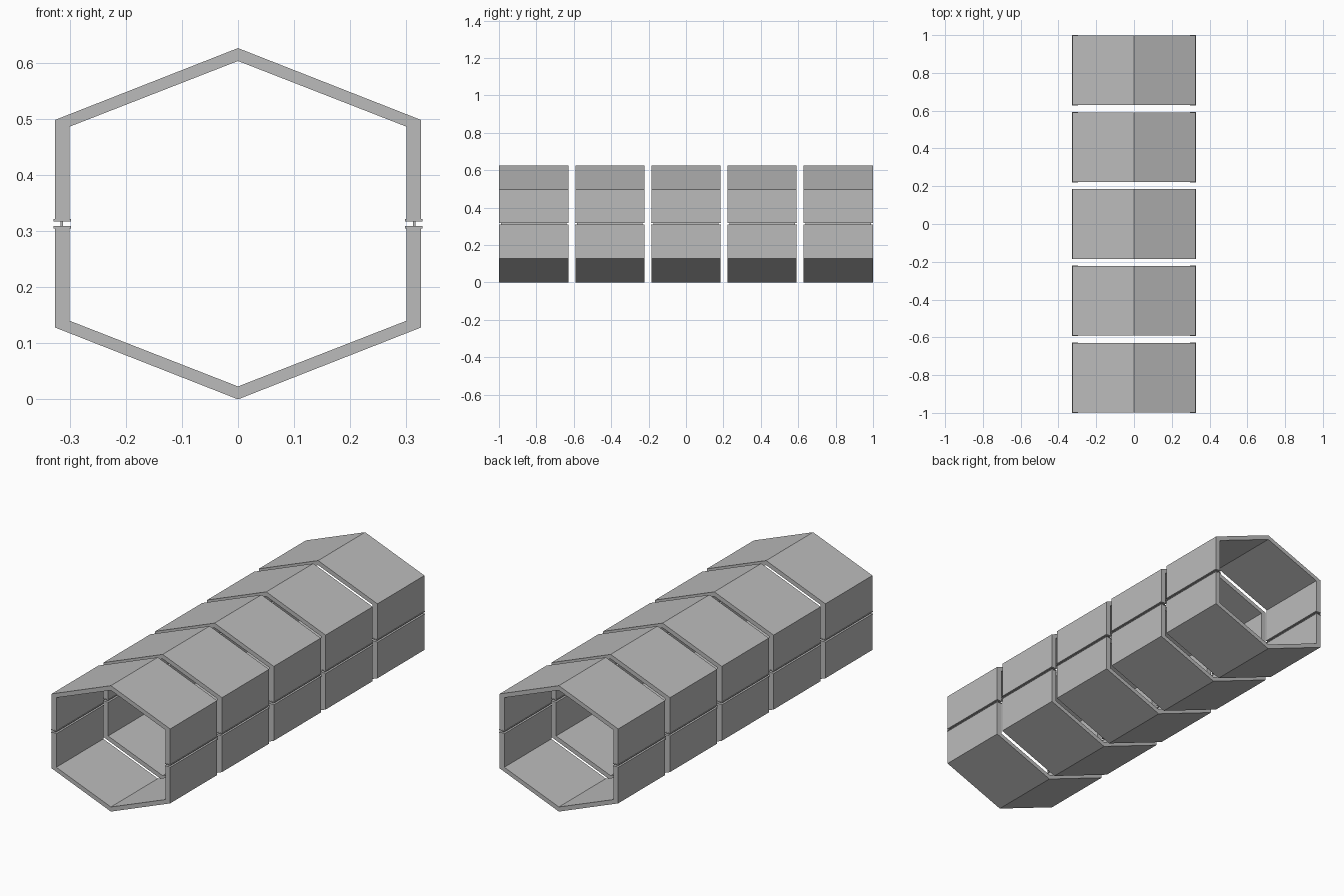
import bpy, bmesh

cube = bpy.data.objects.get("Cube")
if cube:
    bpy.data.objects.remove(cube, do_unlink=True)

MID = 0.313          # height of the seam between the two halves
PITCH = 0.407        # spacing of the ring segments
SHELL_LEN, PLATE_LEN, WEB_LEN = 0.369, 0.372, 0.35

grey = bpy.data.materials.new("concrete grey")
grey.use_nodes = True
colour = (0.5, 0.5, 0.5, 1)
grey.diffuse_color = colour
grey.node_tree.nodes["Principled BSDF"].inputs["Base Color"].default_value = colour


def extrude_profile(name, points, y, length):
    """Extrude a closed x-z outline along y, centred on the given y."""
    bm = bmesh.new()
    face = bm.faces.new([bm.verts.new((x, y - length / 2, z)) for x, z in points])
    new = bmesh.ops.extrude_face_region(bm, geom=[face])["geom"]
    bmesh.ops.translate(bm, vec=(0, length, 0),
                        verts=[v for v in new if isinstance(v, bmesh.types.BMVert)])
    bmesh.ops.recalc_face_normals(bm, faces=bm.faces)
    mesh = bpy.data.meshes.new(name)
    bm.to_mesh(mesh)
    bm.free()
    mesh.materials.append(grey)
    obj = bpy.data.objects.new(name, mesh)
    bpy.context.collection.objects.link(obj)


def box(name, x, z, width, height, y, length):
    w, h = width / 2, height / 2
    extrude_profile(name, [(x - w, z - h), (x + w, z - h), (x + w, z + h), (x - w, z + h)],
                    y, length)


# Half-ring outline, heights measured from the seam
outer = [(-0.326, 0.008), (-0.326, 0.185), (0, 0.313), (0.326, 0.185), (0.326, 0.008)]
inner = [(0.3, 0.008), (0.3, 0.173), (0, 0.29), (-0.3, 0.173), (-0.3, 0.008)]

for i in range(5):
    y = (i - 2) * PITCH
    for half, s in (("upper", 1), ("lower", -1)):
        # Folded half shell
        extrude_profile(f"{half}_shell_{i + 1}", [(x, MID + s * z) for x, z in outer + inner],
                        y, SHELL_LEN)
        # Thin flange plates on the seam
        for side, sx in (("left", 1), ("right", -1)):
            box(f"{half}_{side}_flange_{i + 1}", sx * 0.313, MID + s * 0.0062,
                0.031, 0.0042, y, PLATE_LEN)
    # Narrow webs joining the flanges
    for side, sx in (("left", 1), ("right", -1)):
        box(f"{side}_seam_web_{i + 1}", sx * 0.314, MID, 0.005, 0.0085, y, WEB_LEN)
